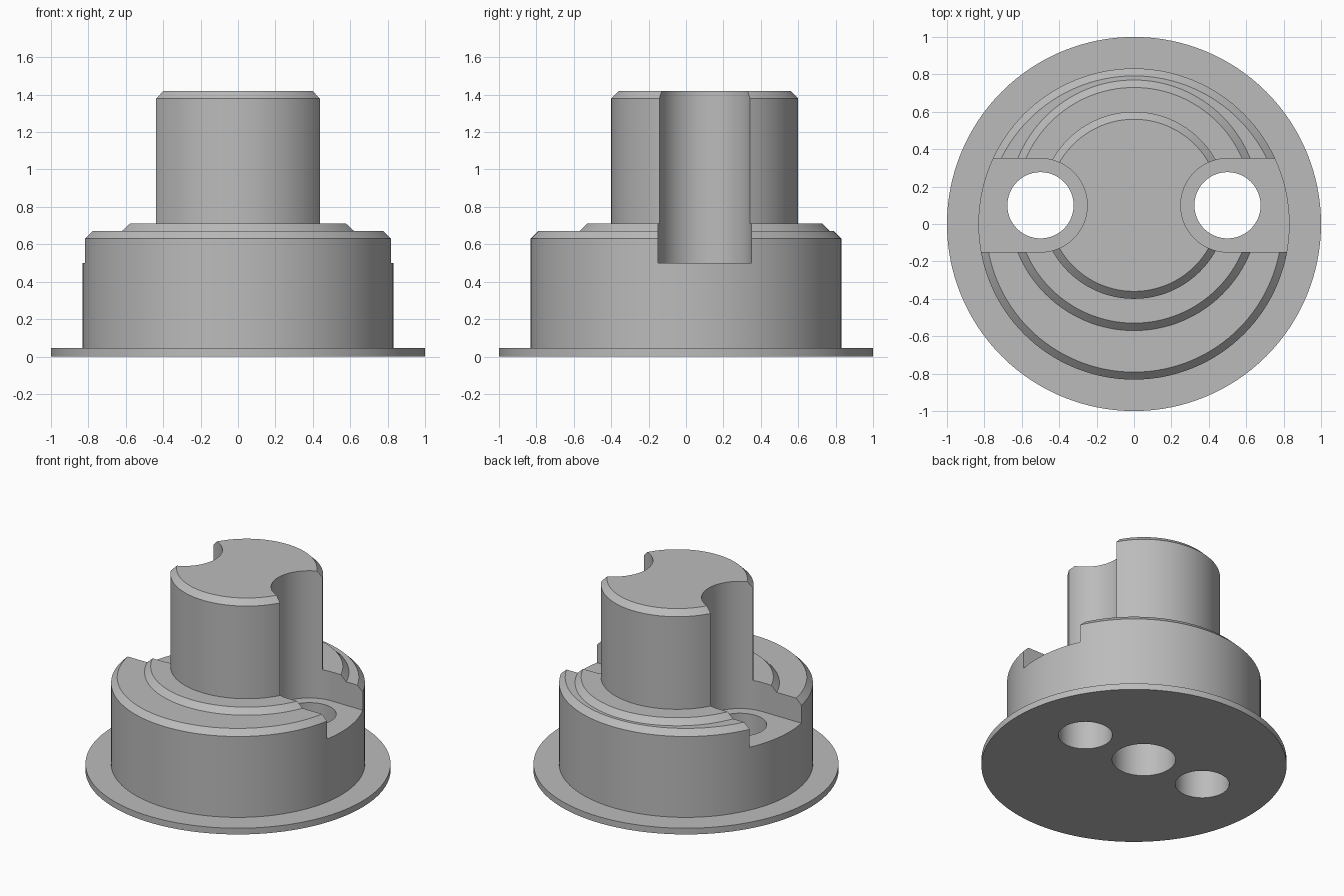
import bpy, bmesh, math

if "Cube" in bpy.data.objects:
    bpy.data.objects.remove(bpy.data.objects["Cube"])

SEG = 128
OFF = 0.1          # y offset of the boss axis from the flange axis

grey = bpy.data.materials.new("light grey")
grey.diffuse_color = (0.5, 0.5, 0.5, 1)
grey.use_nodes = True
grey.node_tree.nodes["Principled BSDF"].inputs["Base Color"].default_value = grey.diffuse_color


def finish(name, bm):
    bmesh.ops.recalc_face_normals(bm, faces=bm.faces)
    mesh = bpy.data.meshes.new(name)
    bm.to_mesh(mesh)
    bm.free()
    mesh.materials.append(grey)
    ob = bpy.data.objects.new(name, mesh)
    bpy.context.collection.objects.link(ob)
    return ob


def turned(name, profile, x=0, y=0):
    """Solid of revolution from (radius, height) points, capped at both ends."""
    bm = bmesh.new()
    rings = [[bm.verts.new((x + r * math.cos(2 * math.pi * i / SEG),
                            y + r * math.sin(2 * math.pi * i / SEG), z))
              for i in range(SEG)] for r, z in profile]
    for a, b in zip(rings, rings[1:]):
        for i in range(SEG):
            j = (i + 1) % SEG
            bm.faces.new((a[i], a[j], b[j], b[i]))
    bm.faces.new(rings[0])
    bm.faces.new(rings[-1])
    return finish(name, bm)


def slot(name, side):
    """Round-ended slot, open towards the outside."""
    n = SEG // 2
    pts = [(0.5 - 0.25 * math.sin(math.pi * i / n), OFF + 0.25 * math.cos(math.pi * i / n))
           for i in range(n + 1)]
    pts += [(1.2, OFF - 0.25), (1.2, OFF + 0.25)]
    bm = bmesh.new()
    face = bm.faces.new([bm.verts.new((side * px, py, 0.5)) for px, py in pts])
    ext = bmesh.ops.extrude_face_region(bm, geom=[face])
    bmesh.ops.translate(bm, vec=(0, 0, 1.5),
                        verts=[v for v in ext["geom"] if isinstance(v, bmesh.types.BMVert)])
    return finish(name, bm)


def combine(target, tool, operation):
    mod = target.modifiers.new(operation.lower(), 'BOOLEAN')
    mod.operation = operation
    mod.solver = 'EXACT'
    mod.object = tool
    bpy.context.view_layer.objects.active = target
    bpy.ops.object.modifier_apply(modifier=mod.name)
    bpy.data.objects.remove(tool, do_unlink=True)


# Flange with chamfered drum
housing = turned("flanged_housing", [(1, 0), (1, 0.045), (0.832, 0.045),
                                     (0.832, 0.63), (0.792, 0.67)])
# Offset collar and offset boss
combine(housing, turned("collar", [(0.67, 0.3), (0.67, 0.67), (0.63, 0.71)], y=OFF), 'UNION')
combine(housing, turned("boss", [(0.5, 0.25), (0.5, 1.38), (0.46, 1.42)], y=OFF), 'UNION')

# Screw slots and through holes on both sides
for s in (-1, 1):
    combine(housing, slot("slot_cutter", s), 'DIFFERENCE')
    combine(housing, turned("hole_cutter", [(0.177, -0.2), (0.177, 0.8)], s * 0.5, OFF),
            'DIFFERENCE')

# Blind bore from below
combine(housing, turned("bore_cutter", [(0.208, -0.2), (0.208, 1.0)], y=OFF), 'DIFFERENCE')

# Smooth round walls, sharp edges
bpy.ops.object.select_all(action='DESELECT')
housing.select_set(True)
bpy.context.view_layer.objects.active = housing
bpy.ops.object.shade_smooth_by_angle(angle=math.radians(25))
